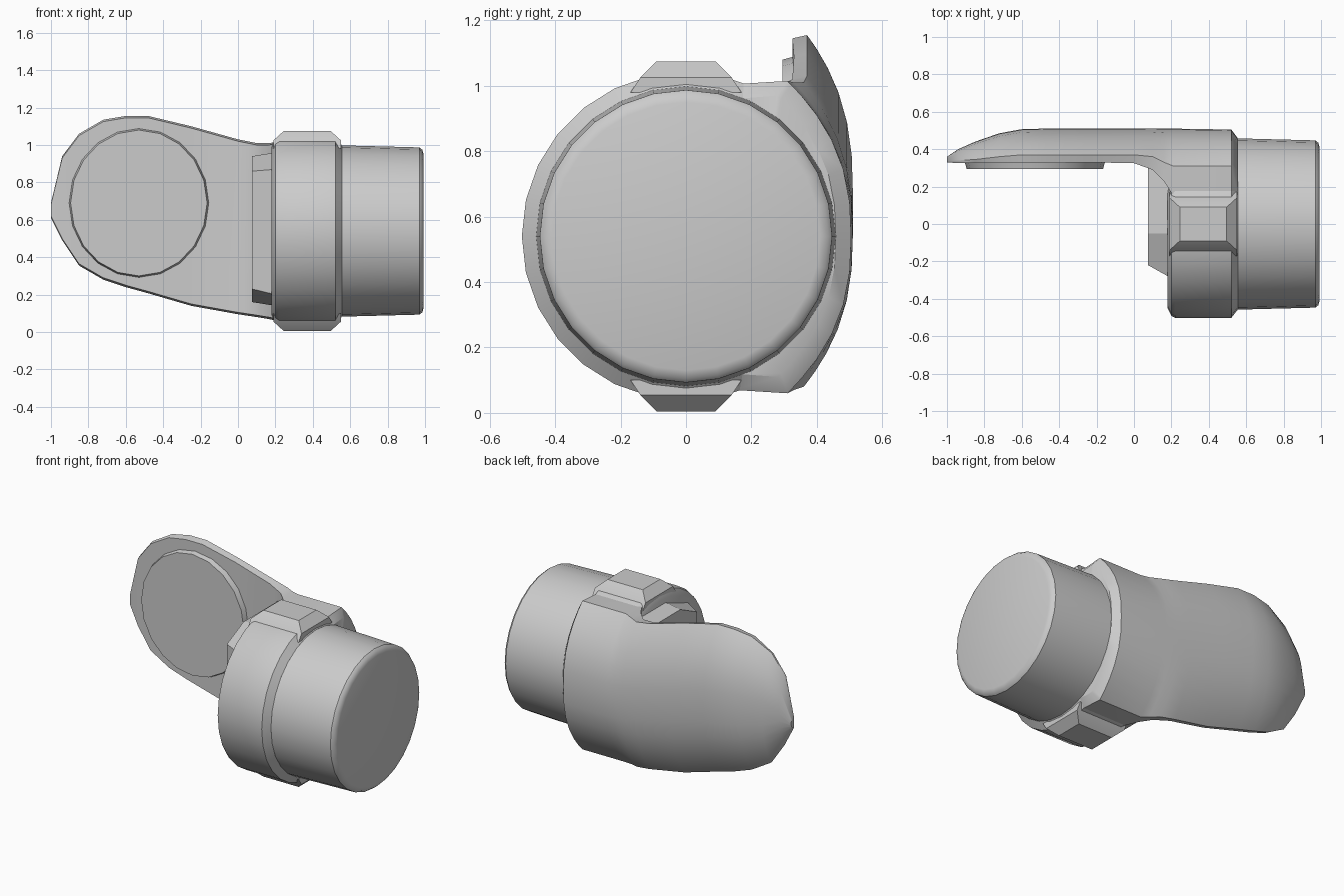
import bpy, bmesh, math
from mathutils import Vector

if "Cube" in bpy.data.objects:
    bpy.data.objects.remove(bpy.data.objects["Cube"], do_unlink=True)

grey = bpy.data.materials.new("plain grey")
grey.use_nodes = True
colour = (0.6, 0.6, 0.6, 1)
grey.diffuse_color = colour
grey.node_tree.nodes["Principled BSDF"].inputs["Base Color"].default_value = colour

AXIS_Z = 0.54


def finish(name, bm, angle=35):
    bmesh.ops.recalc_face_normals(bm, faces=bm.faces)
    mesh = bpy.data.meshes.new(name)
    bm.to_mesh(mesh)
    bm.free()
    mesh.materials.append(grey)
    obj = bpy.data.objects.new(name, mesh)
    bpy.context.collection.objects.link(obj)
    bpy.ops.object.select_all(action="DESELECT")
    obj.select_set(True)
    bpy.context.view_layer.objects.active = obj
    bpy.ops.object.shade_smooth_by_angle(angle=math.radians(angle))
    return obj


def loft(name, rings, angle=35):
    """Skin a list of equal-length closed rings and cap both ends."""
    bm = bmesh.new()
    loops = [[bm.verts.new(p) for p in ring] for ring in rings]
    n = len(loops[0])
    for a, b in zip(loops, loops[1:]):
        for i in range(n):
            j = (i + 1) % n
            bm.faces.new((a[i], a[j], b[j], b[i]))
    bm.faces.new(loops[0])
    bm.faces.new(loops[-1])
    return finish(name, bm, angle)


def turned(name, profile, sides=28):
    """Turn (x, radius) points around the long axis."""
    angles = [math.tau * i / sides for i in range(sides)]
    return loft(name, [[(x, r * math.cos(a), AXIS_Z + r * math.sin(a)) for a in angles]
                       for x, r in profile])


# Barrel and the wider collar behind it
turned("barrel", [(0.4, 0.458), (0.55, 0.458), (0.97, 0.447), (0.985, 0.435), (0.993, 0.41)])
turned("collar", [(0.18, 0.45), (0.2, 0.492), (0.22, 0.502), (0.52, 0.502), (0.555, 0.458)])

# Lugs on the top and bottom of the collar
for side, name in ((1, "top_lug"), (-1, "bottom_lug")):
    rings = []
    for x0, x1, half, h in ((0.19, 0.55, 0.17, 0.44), (0.19, 0.55, 0.14, 0.485),
                            (0.245, 0.495, 0.09, 0.535)):
        z = AXIS_Z + side * h
        rings.append([(x0, -half, z), (x1, -half, z), (x1, half, z), (x0, half, z)])
    loft(name, rings, 20)

# Inner block on the end of the collar
loft("inner_block", [
    [(0.075, -0.22, 0.23), (0.075, -0.22, 0.86), (0.075, -0.05, 0.94),
     (0.075, 0.33, 0.94), (0.075, 0.33, 0.16), (0.075, -0.05, 0.16)],
    [(0.2, -0.29, 0.2), (0.2, -0.29, 0.87), (0.2, -0.05, 0.96),
     (0.2, 0.33, 0.96), (0.2, 0.33, 0.14), (0.2, -0.05, 0.14)]], 20)

# Curved paddle: x, bottom, top, front y, edge y, back y
stations = [
    (-1.0, 0.61, 0.69, 0.33, 0.335, 0.36),
    (-0.94, 0.49, 0.94, 0.325, 0.34, 0.40),
    (-0.85, 0.355, 1.06, 0.325, 0.345, 0.44),
    (-0.72, 0.28, 1.135, 0.325, 0.36, 0.485),
    (-0.6, 0.24, 1.155, 0.325, 0.37, 0.507),
    (-0.48, 0.207, 1.155, 0.325, 0.37, 0.51),
    (-0.25, 0.14, 1.10, 0.33, 0.37, 0.51),
    (0.0, 0.095, 1.03, 0.325, 0.37, 0.51),
    (0.1, 0.08, 1.01, 0.29, 0.36, 0.51),
    (0.16, 0.07, 1.01, 0.23, 0.33, 0.51),
    (0.21, 0.06, 1.015, 0.15, 0.31, 0.51),
    (0.52, 0.06, 1.015, 0.15, 0.31, 0.505),
    (0.555, 0.11, 0.97, 0.15, 0.28, 0.458),
]
STEPS = 14
rings = []
for x, bottom, top, front, edge, back in stations:
    mid, half = (bottom + top) / 2, (top - bottom) / 2
    ring = [(x, front, top - 0.01), (x, front, bottom + 0.01)]
    for i in range(STEPS + 1):
        t = math.sin(math.pi * (i / STEPS - 0.5))
        ring.append((x, edge + (back - edge) * (1 - abs(t) ** 2.5), mid + half * t))
    rings.append(ring)
loft("paddle", rings)

# Flat raised pad on the inside of the paddle
rings = []
for y, grow in ((0.295, 0.0), (0.34, 0.012)):
    rings.append([(-0.53 + (0.365 + grow) * math.cos(a), y, 0.69 + (0.39 + grow) * math.sin(a))
                  for a in (math.tau * i / 20 for i in range(20))])
loft("paddle_pad", rings)
